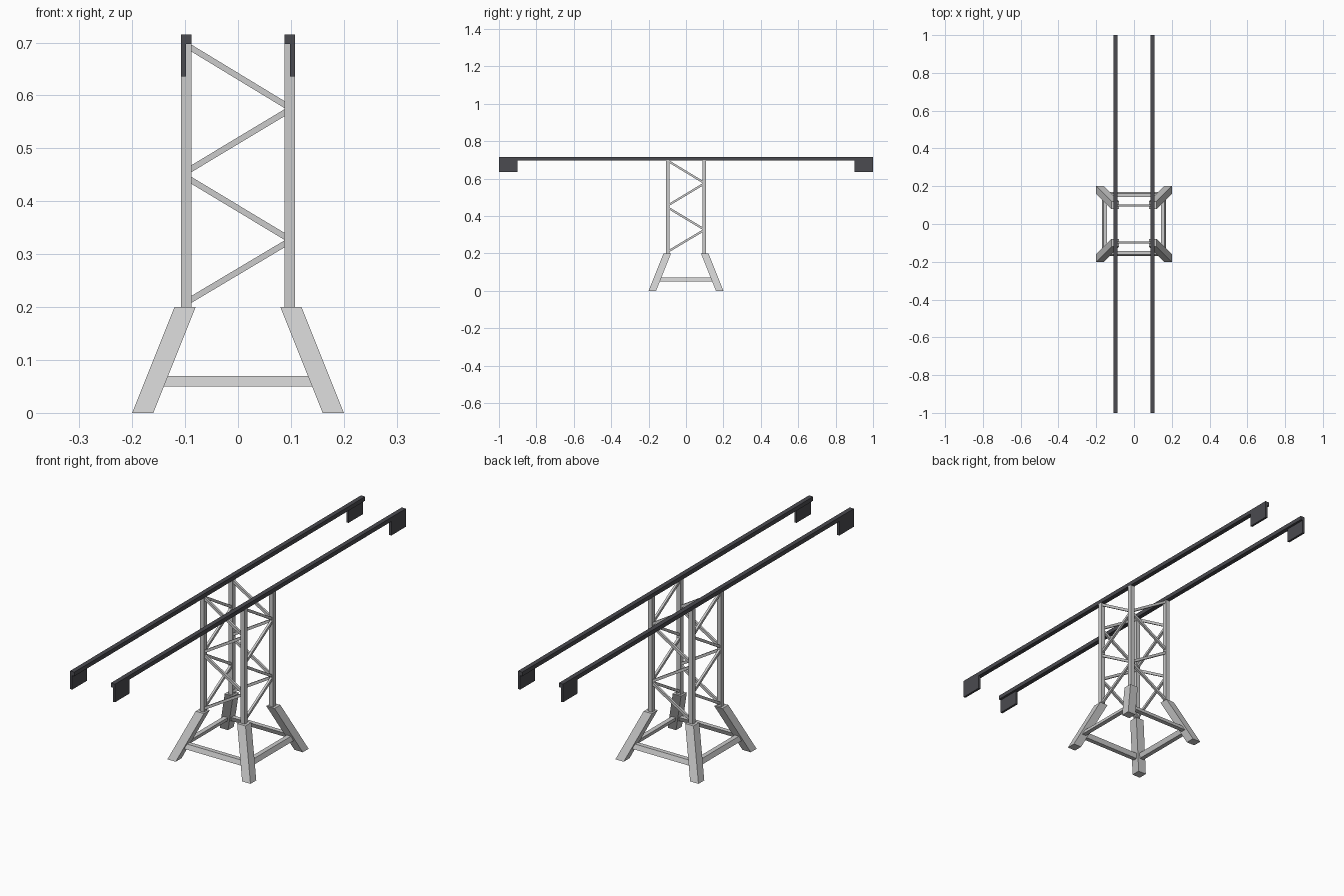
import bpy, bmesh

if "Cube" in bpy.data.objects:
    bpy.data.objects.remove(bpy.data.objects["Cube"])

dark = bpy.data.materials.new("dark_metal")
dark.diffuse_color = (0.07, 0.07, 0.08, 1)
dark.use_nodes = True
dark.node_tree.nodes["Principled BSDF"].inputs["Base Color"].default_value = dark.diffuse_color


def loft(name, ring_a, ring_b, mirror, mat=None):
    """Prism between two four-point rings, mirrored over the given axes."""
    bm = bmesh.new()
    a = [bm.verts.new(p) for p in ring_a]
    b = [bm.verts.new(p) for p in ring_b]
    bm.faces.new(a)
    bm.faces.new(b)
    for i in range(4):
        j = (i + 1) % 4
        bm.faces.new((a[i], a[j], b[j], b[i]))
    bmesh.ops.recalc_face_normals(bm, faces=bm.faces)
    me = bpy.data.meshes.new(name)
    bm.to_mesh(me)
    bm.free()
    ob = bpy.data.objects.new(name, me)
    bpy.context.collection.objects.link(ob)
    if mat:
        me.materials.append(mat)
    m = ob.modifiers.new("mirror", 'MIRROR')
    m.use_axis = ['X' in mirror, 'Y' in mirror, False]
    m.use_mirror_merge = False
    return ob


def square(x, y, z, hx, hy):
    return [(x - hx, y - hy, z), (x + hx, y - hy, z),
            (x + hx, y + hy, z), (x - hx, y + hy, z)]


def box(name, x, y, z, mirror, mat=None):
    cx, cy = sum(x) / 2, sum(y) / 2
    hx, hy = (x[1] - x[0]) / 2, (y[1] - y[0]) / 2
    return loft(name, square(cx, cy, z[0], hx, hy),
                square(cx, cy, z[1], hx, hy), mirror, mat)


def bar(name, along, u0, u1, z0, z1, depth, half_d, half_z, lean, mirror):
    """Bar running along x or y with vertical cut ends and a leaning section."""
    section = [(-half_d + lean, -half_z), (half_d + lean, -half_z),
               (half_d - lean, half_z), (-half_d - lean, half_z)]

    def ring(u, z):
        pts = [(u, depth + d, z + dz) for d, dz in section]
        return pts if along == 'x' else [(p[1], p[0], p[2]) for p in pts]
    return loft(name, ring(u0, z0), ring(u1, z1), mirror)


# Splayed base legs
loft("base_leg", square(0.18, 0.18, 0, 0.02, 0.02),
     square(0.10, 0.10, 0.2, 0.02, 0.02), 'XY')

# Upright tower posts
box("tower_post", (0.088, 0.108), (0.088, 0.108), (0.2, 0.698), 'XY')

# Base cross beams and zigzag lattice on all four sides
zigzag = [(0.690, 0.582), (0.461, 0.568), (0.440, 0.333), (0.214, 0.320)]
for along, flip, label in (('x', 'Y', "front"), ('y', 'X', "side")):
    bar(label + "_base_beam", along, -0.143, 0.143, 0.06, 0.06,
        0.156, 0.01, 0.01, 0.004, flip)
    for i, (left, right) in enumerate(zigzag):
        bar(f"{label}_brace_{i + 1}", along, -0.089, 0.089, left, right,
            0.098, 0.005, 0.0066, 0, flip)

# Long top rails with hanging end plates
box("top_rail", (0.088, 0.108), (-1, 1), (0.697, 0.715), 'X', dark)
box("end_plate", (0.098, 0.108), (0.9, 1), (0.636, 0.698), 'XY', dark)
